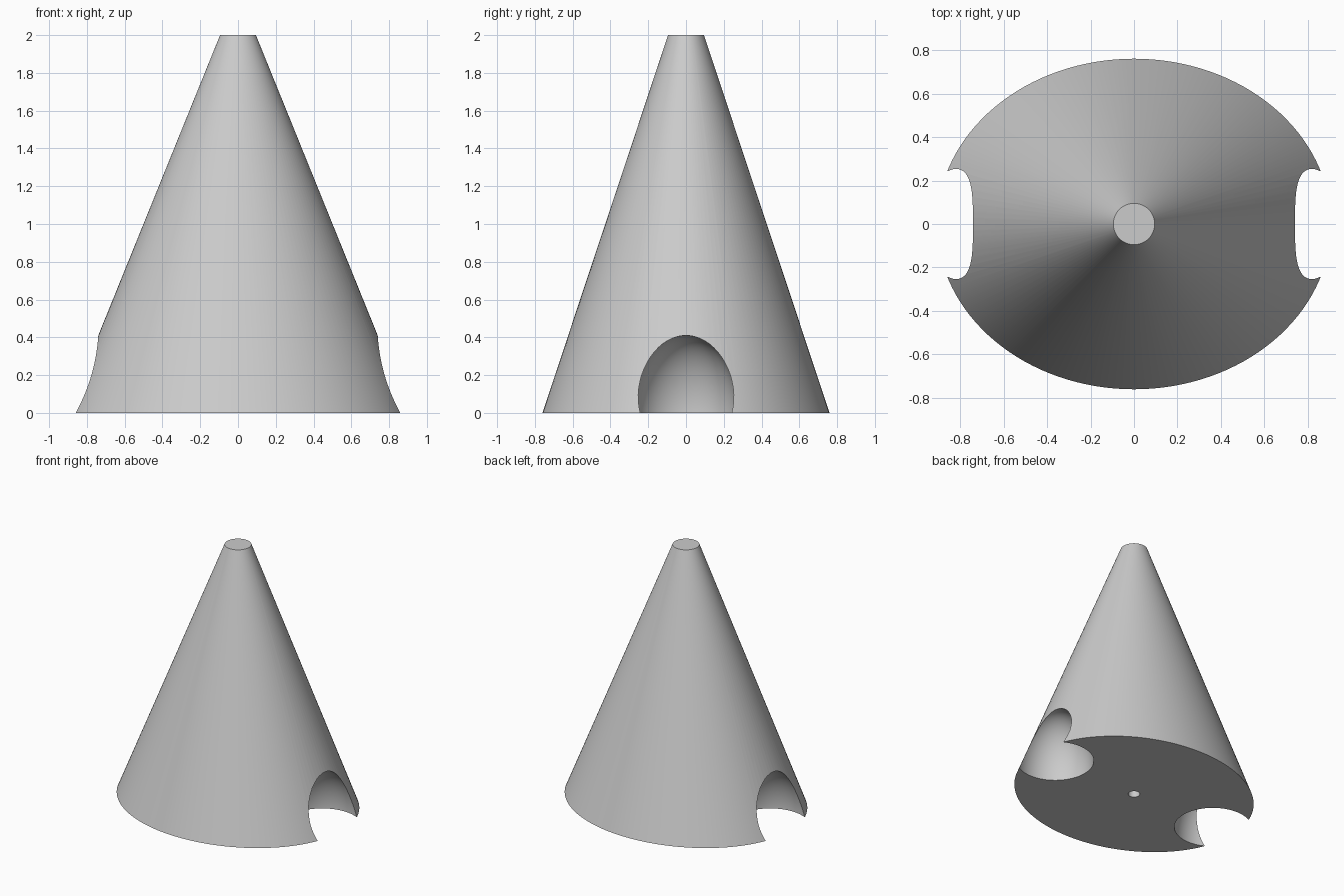
import bpy, bmesh, math
from mathutils import Matrix

if "Cube" in bpy.data.objects:
    bpy.data.objects.remove(bpy.data.objects["Cube"])

grey = bpy.data.materials.new("plain grey")
grey.diffuse_color = (0.6, 0.6, 0.6, 1)
grey.use_nodes = True
grey.node_tree.nodes["Principled BSDF"].inputs["Base Color"].default_value = grey.diffuse_color


def make_object(name, bm):
    bmesh.ops.recalc_face_normals(bm, faces=bm.faces)
    mesh = bpy.data.meshes.new(name)
    bm.to_mesh(mesh)
    bm.free()
    mesh.materials.append(grey)
    obj = bpy.data.objects.new(name, mesh)
    bpy.context.collection.objects.link(obj)
    return obj


def ring(bm, rx, ry, z, n=128):
    return [bm.verts.new((rx * math.cos(2 * math.pi * i / n),
                          ry * math.sin(2 * math.pi * i / n), z)) for i in range(n)]


# tapered body: oval base blending to a small round top
bm = bmesh.new()
low, high = ring(bm, 0.906, 0.76, 0), ring(bm, 0.095, 0.095, 2)
for i in range(len(low)):
    j = (i + 1) % len(low)
    bm.faces.new((low[i], low[j], high[j], high[i]))
bm.faces.new(low[::-1])
bm.faces.new(high)
body = make_object("cone_body", bm)

cutters = []
# domed side notches, mirrored in x
for side, name in ((-1, "left_notch_cutter"), (1, "right_notch_cutter")):
    bm = bmesh.new()
    bmesh.ops.create_uvsphere(
        bm, u_segments=64, v_segments=33, radius=1,
        matrix=Matrix.Translation((side * 0.73, 0, 0)) @ Matrix.Diagonal((0.274, 0.274, 0.41, 1)))
    cutters.append(make_object(name, bm))

# small hole in the underside
bm = bmesh.new()
bmesh.ops.create_cone(bm, cap_ends=True, segments=32, radius1=0.042, radius2=0.042, depth=0.6)
cutters.append(make_object("base_hole_cutter", bm))

bpy.context.view_layer.objects.active = body
for cutter in cutters:
    cutter.hide_render = True
    mod = body.modifiers.new("cut", 'BOOLEAN')
    mod.operation = 'DIFFERENCE'
    mod.solver = 'EXACT'
    mod.object = cutter
    bpy.ops.object.modifier_apply(modifier=mod.name)
    bpy.data.objects.remove(cutter)

bpy.ops.object.select_all(action='DESELECT')
body.select_set(True)
bpy.ops.object.shade_smooth_by_angle(angle=math.radians(30))
